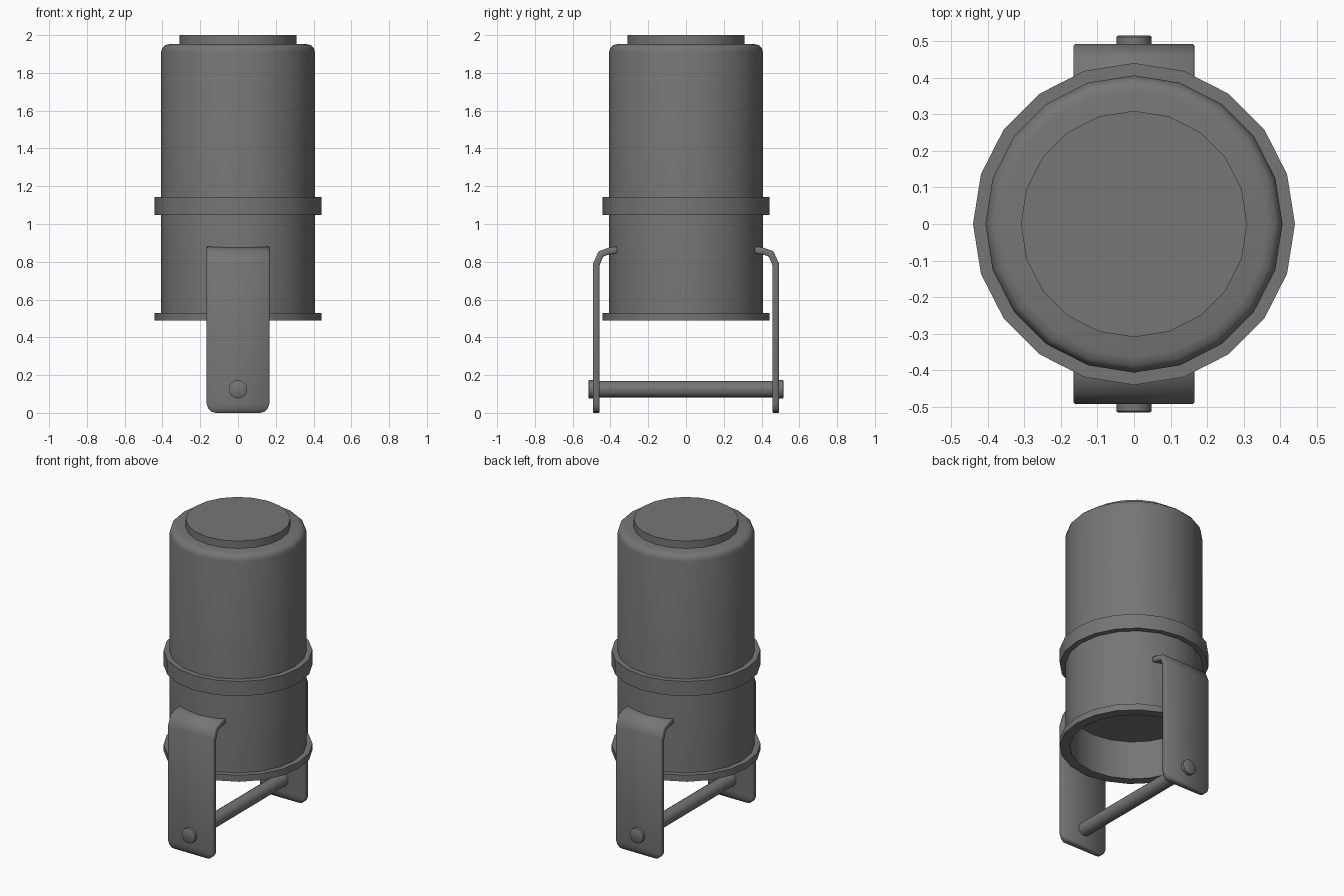
import bpy, bmesh
from math import sin, cos, pi, radians
from mathutils import Matrix

if "Cube" in bpy.data.objects:
    bpy.data.objects.remove(bpy.data.objects["Cube"])

# Dark grey for every part
dark = bpy.data.materials.new("dark_grey")
dark.diffuse_color = (0.18, 0.18, 0.18, 1)
dark.use_nodes = True
dark.node_tree.nodes["Principled BSDF"].inputs["Base Color"].default_value = dark.diffuse_color


def finish(bm, name):
    """Turn a bmesh into a smooth-by-angle object."""
    bmesh.ops.recalc_face_normals(bm, faces=bm.faces)
    me = bpy.data.meshes.new(name)
    bm.to_mesh(me)
    bm.free()
    me.materials.append(dark)
    ob = bpy.data.objects.new(name, me)
    bpy.context.collection.objects.link(ob)
    bpy.ops.object.select_all(action='DESELECT')
    bpy.context.view_layer.objects.active = ob
    ob.select_set(True)
    bpy.ops.object.shade_smooth_by_angle(angle=radians(40))
    return ob


def lathe(name, profile, closed=False, sides=20, matrix=None):
    """Revolve (radius, height) points about z; radius 0 makes a pole."""
    bm = bmesh.new()
    rings = []
    for r, z in profile:
        if r == 0:
            rings.append([bm.verts.new((0, 0, z))] * sides)
        else:
            rings.append([bm.verts.new((r * cos(2 * pi * i / sides),
                                        r * sin(2 * pi * i / sides), z))
                          for i in range(sides)])
    pairs = list(zip(rings, rings[1:]))
    if closed:
        pairs.append((rings[-1], rings[0]))
    for a, b in pairs:
        for i in range(sides):
            j = (i + 1) % sides
            bm.faces.new(dict.fromkeys((a[i], a[j], b[j], b[i])))
    if matrix:
        bm.transform(matrix)
    return finish(bm, name)


# Canister body, hollow at the bottom
lathe("canister_body", [(0, 1.952), (0.365, 1.952), (0.388, 1.946),
                        (0.401, 1.933), (0.407, 1.91), (0.407, 0.495),
                        (0.38, 0.495), (0.38, 0.74), (0, 0.74)])

# Raised cap disc
lathe("top_cap", [(0, 2.0), (0.31, 2.0), (0.31, 1.94), (0, 1.94)])

# Middle band and bottom rim
for name, z0, z1, inner in (("middle_band", 1.047, 1.143, 0.39),
                            ("bottom_rim", 0.488, 0.53, 0.38)):
    lathe(name, [(inner, z0), (0.441, z0), (0.441, z1), (inner, z1)],
          closed=True)

# Bent strap brackets: (y, z, half width) along the strap
strap = [(0.475, 0.0, 0.115), (0.475, 0.006, 0.14), (0.475, 0.022, 0.157),
         (0.475, 0.048, 0.166), (0.475, 0.785, 0.166), (0.451, 0.842, 0.166),
         (0.41, 0.856, 0.166), (0.36, 0.864, 0.166)]
for name, side in (("front_bracket", -1), ("back_bracket", 1)):
    bm = bmesh.new()
    rows = [(bm.verts.new((-w, side * y, z)), bm.verts.new((w, side * y, z)))
            for y, z, w in strap]
    for a, b in zip(rows, rows[1:]):
        bm.faces.new((a[0], a[1], b[1], b[0]))
    ob = finish(bm, name)
    sol = ob.modifiers.new("thickness", 'SOLIDIFY')
    sol.thickness, sol.offset = 0.036, 0
    bev = ob.modifiers.new("edge_bevel", 'BEVEL')
    bev.width, bev.segments, bev.limit_method = 0.005, 1, 'ANGLE'
    bev.angle_limit = radians(50)

# Cross pin through both brackets, with a round head at each end
turn = Matrix.Translation((0, 0, 0.125)) @ Matrix.Rotation(pi / 2, 4, 'X')
lathe("cross_pin", [(0, -0.516), (0.044, -0.516), (0.048, -0.513),
                    (0.048, -0.475), (0.043, -0.475), (0.043, 0.475),
                    (0.048, 0.475), (0.048, 0.513), (0.044, 0.516),
                    (0, 0.516)], sides=16, matrix=turn)
